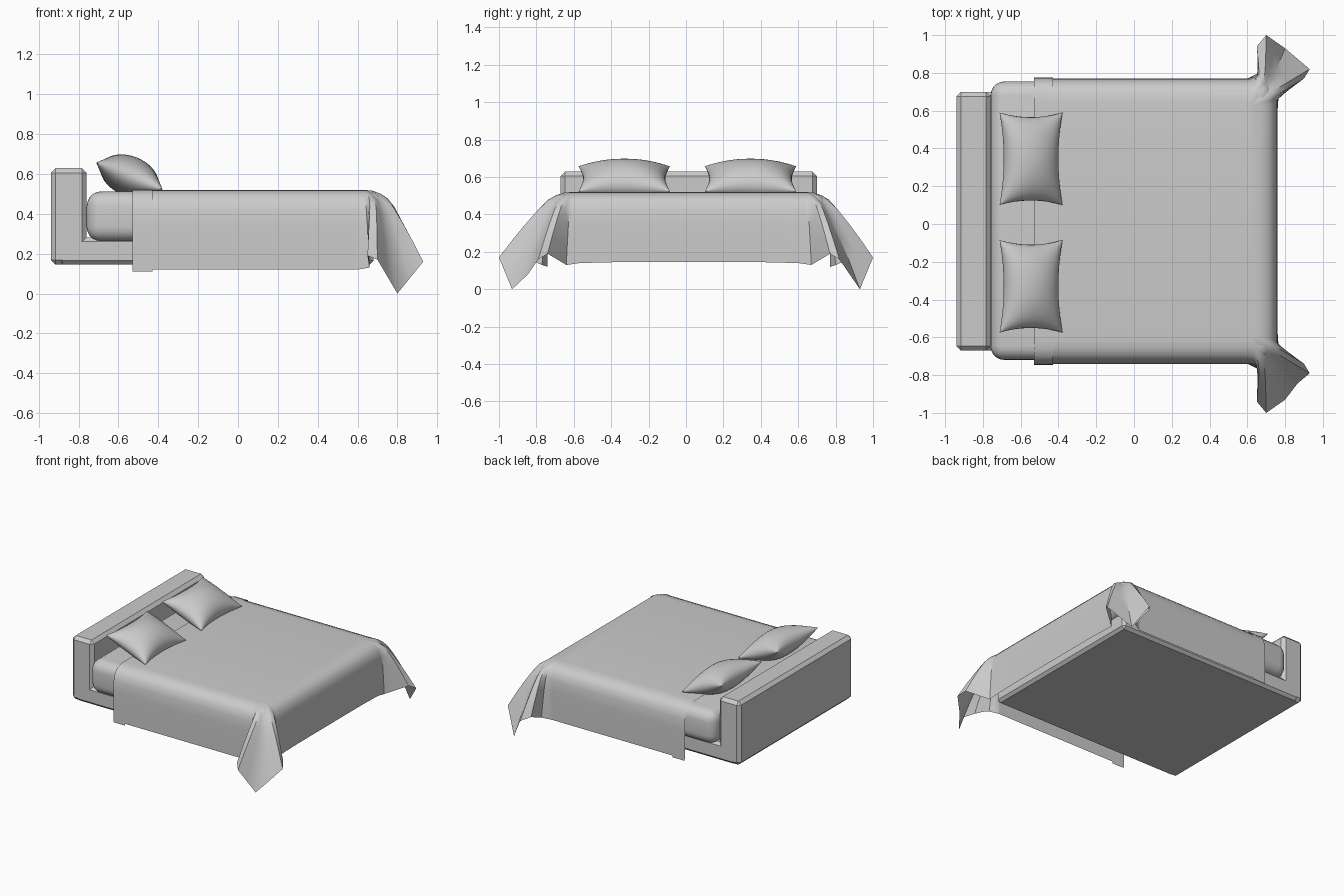
import bpy, bmesh, math
from mathutils import Vector

if "Cube" in bpy.data.objects:
    bpy.data.objects.remove(bpy.data.objects["Cube"])


def make_object(name, verts, faces, smooth=None):
    mesh = bpy.data.meshes.new(name)
    mesh.from_pydata([tuple(v) for v in verts], [], faces)
    mesh.update()
    ob = bpy.data.objects.new(name, mesh)
    bpy.context.collection.objects.link(ob)
    if smooth:
        bpy.ops.object.select_all(action='DESELECT')
        ob.select_set(True)
        bpy.context.view_layer.objects.active = ob
        bpy.ops.object.shade_smooth_by_angle(angle=math.radians(smooth))
    return ob


def box(name, lo, hi, bevel, segments=1, smooth=None):
    lo, hi = Vector(lo), Vector(hi)
    bm = bmesh.new()
    bmesh.ops.create_cube(bm, size=1)
    for v in bm.verts:
        v.co = Vector([(lo[i] + hi[i]) / 2 + v.co[i] * (hi[i] - lo[i]) for i in range(3)])
    bmesh.ops.bevel(bm, geom=bm.edges[:], offset=bevel, segments=segments,
                    profile=0.5, affect='EDGES')
    bm.verts.index_update()
    verts = [v.co.copy() for v in bm.verts]
    faces = [[v.index for v in f.verts] for f in bm.faces]
    bm.free()
    return make_object(name, verts, faces, smooth)


# Frame and mattress
box("headboard", (-0.94, -0.67, 0.145), (-0.76, 0.70, 0.63), 0.024)
box("bed_base", (-0.90, -0.67, 0.145), (0.68, 0.70, 0.28), 0.02)
box("mattress", (-0.76, -0.72, 0.26), (0.735, 0.755, 0.513), 0.075, 5, 40)

# Blanket: (inset, height, share of the corner flare) from the top edge to the hem
HEAD, FOOT, R = -0.53, 0.76, 0.15
SIDES = (-0.74, 0.77)
PROFILE = [(0.13, 0.52, 0), (0.085, 0.516, 0.01), (0.045, 0.50, 0.04),
           (0.018, 0.47, 0.12), (0.003, 0.42, 0.25), (0, 0.34, 0.46),
           (0, 0.23, 0.74), (0, 0.12, 1)]
# Hem of the folded corner flap, from the foot round to the side
FLAP = [(0.76, 0.60, 0.14), (0.765, 0.67, 0.13), (0.90, 0.77, 0.19),
        (0.93, 0.82, 0.16), (0.80, 0.93, 0.0), (0.70, 1.0, 0.17),
        (0.65, 0.94, 0.19), (0.66, 0.80, 0.13), (0.60, 0.77, 0.12)]


def column(wall, normal, hem):
    delta = hem - Vector((wall.x, wall.y, PROFILE[-1][1]))
    return [Vector((wall.x - normal.x * d, wall.y - normal.y * d, z)) + delta * w
            for d, z, w in PROFILE]


def side_columns(s):
    y = SIDES[s > 0]
    out = []
    for i in range(8):
        x = HEAD + (FOOT - R - 0.02 - HEAD) * i / 7
        out.append(column(Vector((x, y, 0)), Vector((0, s, 0)), Vector((x, y, 0.12))))
    return out


def corner_columns(s):
    ye = SIDES[s > 0]
    hem = []
    for a, b in zip(FLAP, FLAP[1:]):
        hem += [Vector(a), Vector(a).lerp(Vector(b), 0.5)]
    hem.append(Vector(FLAP[-1]))
    out = []
    for i, h in enumerate(hem):
        t = math.pi / 2 * i / (len(hem) - 1)
        n = Vector((math.cos(t), s * math.sin(t), 0))
        wall = Vector((FOOT - R, ye - s * R, 0)) + n * R
        shift = 0.03 if s < 0 and h.y < 0.9 else 0
        out.append(column(wall, n, Vector((h.x, s * (h.y - shift), h.z))))
    return out


foot = []
for i in range(1, 6):
    y = -0.57 + 1.17 * i / 6
    foot.append(column(Vector((FOOT, y, 0)), Vector((1, 0, 0)), Vector((FOOT, y, 0.145))))
cols = (side_columns(-1) + corner_columns(-1)[::-1] + foot
        + corner_columns(1) + side_columns(1)[::-1])
K = len(PROFILE)
verts = [v for c in cols for v in c]
faces = [(i * K + k, i * K + k + 1, (i + 1) * K + k + 1, (i + 1) * K + k)
         for i in range(len(cols) - 1) for k in range(K - 1)]
faces.append([i * K for i in range(len(cols))])
make_object("blanket", verts, faces, 35)

# Turned-back band at the head end of the blanket
section = [(SIDES[0] + d - 0.006, z + 0.003) for d, z, w in PROFILE[::-1]]
section += [(SIDES[1] - d + 0.006, z + 0.003) for d, z, w in PROFILE]
section[0] = (section[0][0], 0.11)
section[-1] = (section[-1][0], 0.11)
n = len(section)
verts = [(x, y, z) for x in (HEAD, -0.43) for y, z in section]
faces = [(i, i + n, i + n + 1, i + 1) for i in range(n - 1)]
make_object("blanket_fold", verts, faces, 35)


# Pillows: two puffed sheets joined at a pinched seam
def pillow(name, loc, tilt):
    N = 20
    bm = bmesh.new()
    for sign in (1, -1):
        grid = []
        for i in range(N + 1):
            for j in range(N + 1):
                u = -math.cos(math.pi * i / N)
                v = -math.cos(math.pi * j / N)
                x = 0.18 * u * (1 - 0.16 * (1 - v * v))
                y = 0.245 * v * (1 - 0.10 * (1 - u * u))
                z = sign * 0.10 * (max(0, 1 - u * u) * max(0, 1 - v * v)) ** 0.5
                grid.append(bm.verts.new((x, y, z)))
        for i in range(N):
            for j in range(N):
                a = i * (N + 1) + j
                q = [grid[a], grid[a + N + 1], grid[a + N + 2], grid[a + 1]]
                bm.faces.new(q if sign > 0 else q[::-1])
    bmesh.ops.remove_doubles(bm, verts=bm.verts[:], dist=0.0001)
    bm.verts.index_update()
    ob = make_object(name, [v.co.copy() for v in bm.verts],
                     [[v.index for v in f.verts] for f in bm.faces], 50)
    bm.free()
    ob.location = loc
    ob.rotation_euler = (0, tilt, 0)


pillow("pillow_left", (-0.545, -0.33, 0.59), math.radians(22))
pillow("pillow_right", (-0.545, 0.345, 0.59), math.radians(22))
